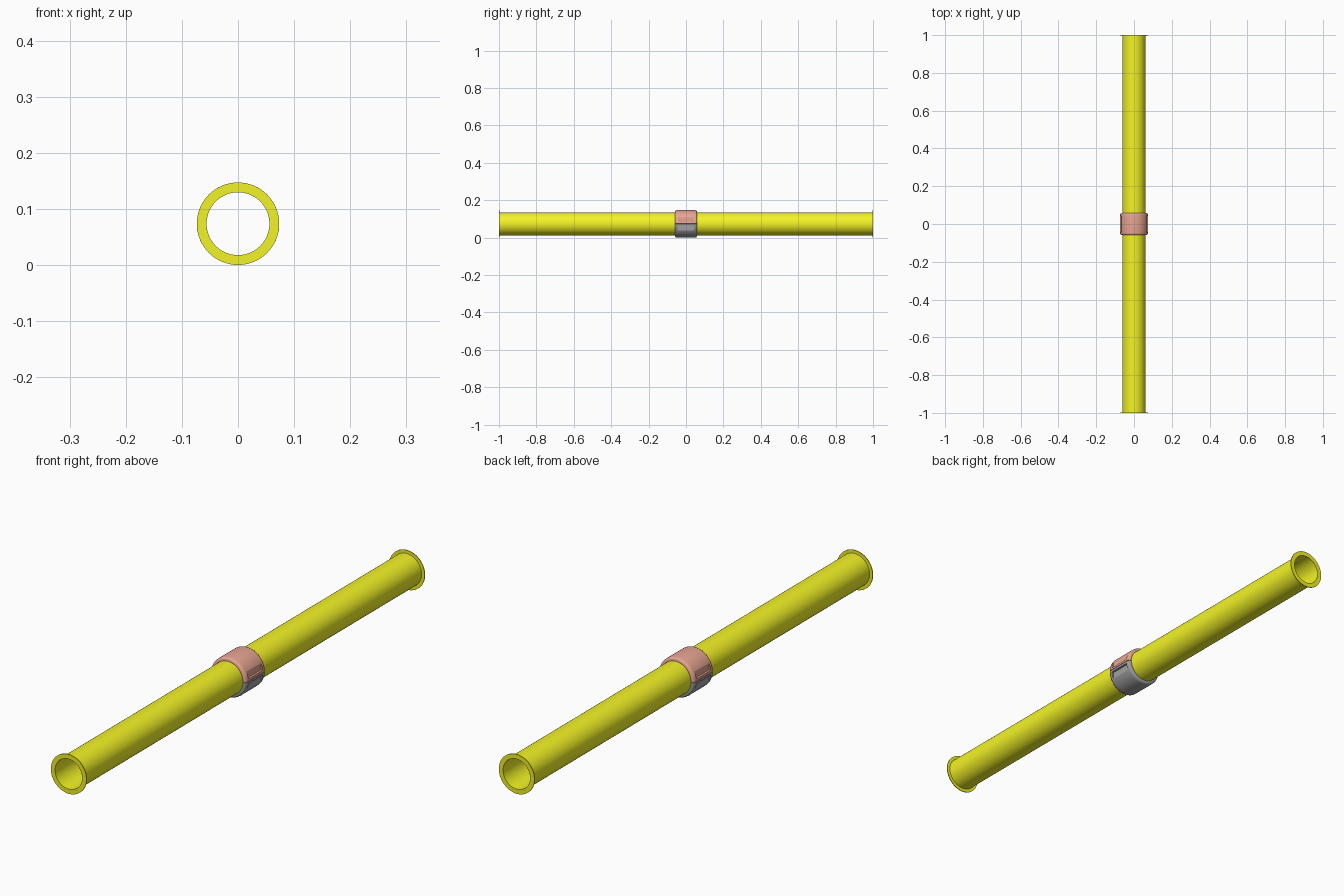
import bpy, bmesh, math

if "Cube" in bpy.data.objects:
    bpy.data.objects.remove(bpy.data.objects["Cube"])

ZC = 0.0735      # height of the pipe axis
R = 0.0735       # flange and clamp outer radius


def material(name, rgb):
    m = bpy.data.materials.new(name)
    m.diffuse_color = (*rgb, 1)
    m.use_nodes = True
    m.node_tree.nodes["Principled BSDF"].inputs["Base Color"].default_value = m.diffuse_color
    return m


def lathe(name, profile, mat, start=0.0, sweep=2 * math.pi, steps=64):
    """Revolve a closed (radius, y) profile about the pipe axis."""
    full = sweep > 6.28
    bm = bmesh.new()
    rings = []
    for i in range(steps if full else steps + 1):
        a = start + sweep * i / steps
        rings.append([bm.verts.new((r * math.cos(a), y, ZC + r * math.sin(a)))
                      for r, y in profile])
    n = len(profile)
    for i in range(steps):
        a, b = rings[i], rings[(i + 1) % len(rings)]
        for j in range(n):
            k = (j + 1) % n
            bm.faces.new((a[j], a[k], b[k], b[j]))
    if not full:
        bm.faces.new(rings[0])
        bm.faces.new(rings[-1][::-1])
    bmesh.ops.recalc_face_normals(bm, faces=bm.faces)
    me = bpy.data.meshes.new(name)
    bm.to_mesh(me)
    bm.free()
    ob = bpy.data.objects.new(name, me)
    bpy.context.collection.objects.link(ob)
    if mat:
        me.materials.append(mat)
    return ob


def smooth(ob):
    bpy.ops.object.select_all(action='DESELECT')
    bpy.context.view_layer.objects.active = ob
    ob.select_set(True)
    bpy.ops.object.shade_smooth_by_angle(angle=math.radians(35))


def pocket(ob, side, z, height):
    """Cut a recess into the side of a clamp half, leaving a lug at the split."""
    bpy.ops.mesh.primitive_cube_add(size=1, location=(side * 0.078, 0, z))
    c = bpy.context.object
    c.name = "pocket_cutter"
    c.scale = (0.026, 0.084, height)
    c.hide_render = True
    c.hide_set(True)
    m = ob.modifiers.new("pocket", 'BOOLEAN')
    m.operation = 'DIFFERENCE'
    m.solver = 'EXACT'
    m.object = c


yellow = material("yellow", (0.9, 0.9, 0.02))
salmon = material("salmon", (0.80, 0.38, 0.29))
grey = material("dark_grey", (0.35, 0.35, 0.35))

# Hollow pipe with a thin flange at each end
half = [(0.056, -1), (R, -1), (R, -0.997), (0.061, -0.997)]
pipe = lathe("flanged_pipe", half + [(r, -y) for r, y in reversed(half)], yellow)
smooth(pipe)

# Clamp halves with rounded rims
edge = [(0.0605, -0.058), (0.067, -0.058), (0.0705, -0.0565),
        (0.0728, -0.053), (R, -0.047)]
ring = edge + [(r, -y) for r, y in reversed(edge)]
gap = 0.012
for name, start, mat, up in (("clamp_upper", 0, salmon, 1),
                             ("clamp_lower", math.pi, grey, -1)):
    ob = lathe(name, ring, mat, start + gap, math.pi - 2 * gap, 32)
    smooth(ob)
    for side in (-1, 1):
        pocket(ob, side, ZC + up * 0.022, 0.026)
